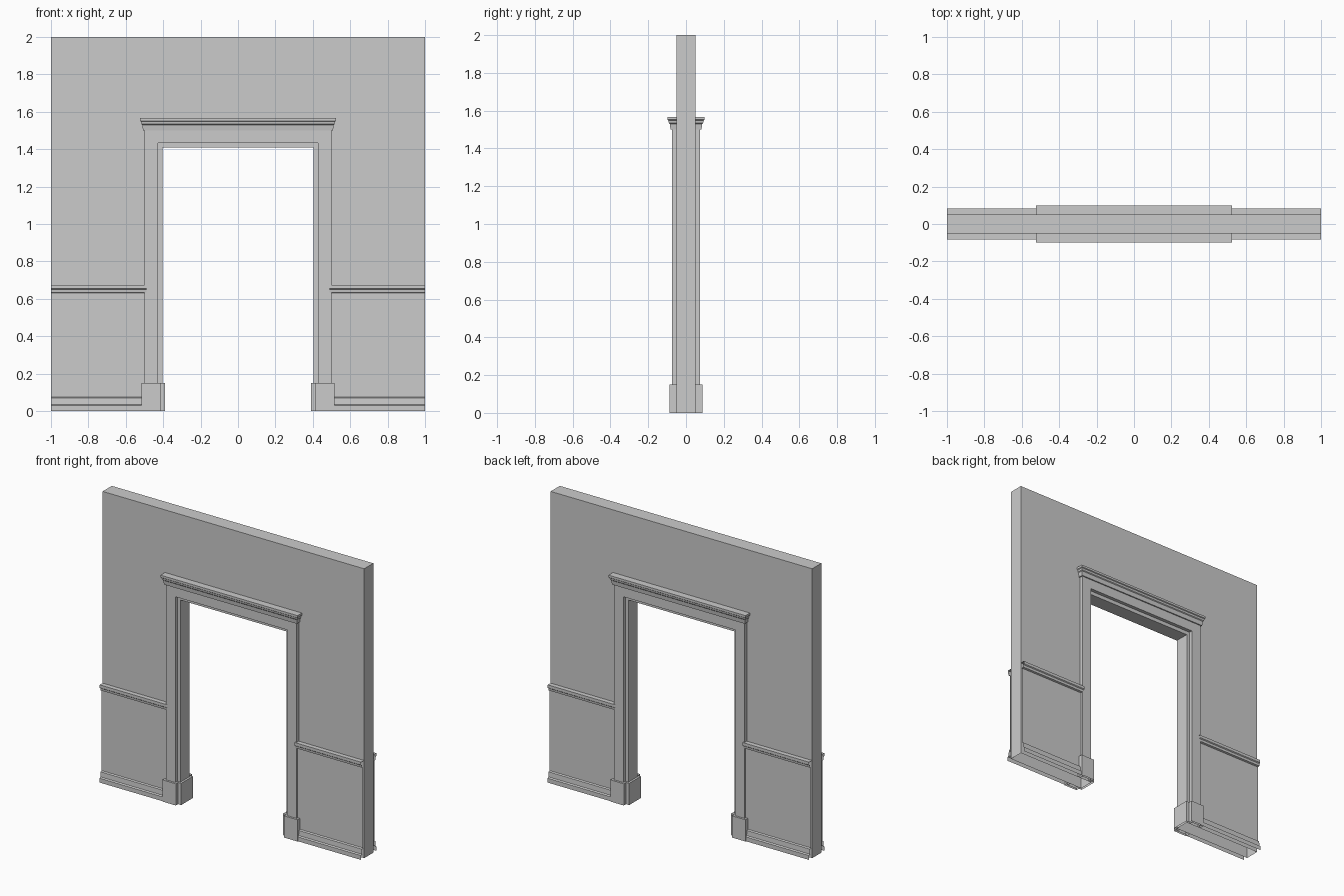
import bpy, bmesh

if "Cube" in bpy.data.objects:
    bpy.data.objects.remove(bpy.data.objects["Cube"])


def make(name, rows, caps=(), mirror=(False, False), recalc=True):
    """Skin neighbouring rows of points with quads, optionally cap the first/last row."""
    bm = bmesh.new()
    grid = [[bm.verts.new(p) for p in row] for row in rows]
    for a, b in zip(grid, grid[1:]):
        for i in range(len(a) - 1):
            bm.faces.new((a[i], a[i + 1], b[i + 1], b[i]))
    for c in caps:
        bm.faces.new(grid[c])
    if recalc:
        bmesh.ops.recalc_face_normals(bm, faces=bm.faces)
    me = bpy.data.meshes.new(name)
    bm.to_mesh(me)
    bm.free()
    ob = bpy.data.objects.new(name, me)
    bpy.context.collection.objects.link(ob)
    if any(mirror):
        m = ob.modifiers.new("mirror", 'MIRROR')
        m.use_axis = (mirror[0], mirror[1], False)
        m.use_mirror_merge = False
    return ob


# Wall with doorway: outline runs over the outside, and back round the opening
T = 0.05
JX, JZ = 0.405, 1.408
outer = [(-1, 0), (-1, 2), (1, 2), (1, 0)]
inner = [(JX, 0), (JX, JZ), (-JX, JZ), (-JX, 0)]
bm = bmesh.new()
front = [bm.verts.new((x, -T, z)) for x, z in outer + inner]
back = [bm.verts.new((x, T, z)) for x, z in outer + inner]
bm.faces.new(front)
bm.faces.new(back[::-1])
for i in range(7):
    if i != 3:  # floor edges stay open
        bm.faces.new((front[i], back[i], back[i + 1], front[i + 1]))
bmesh.ops.recalc_face_normals(bm, faces=bm.faces)
me = bpy.data.meshes.new("wall")
bm.to_mesh(me)
bm.free()
bpy.context.collection.objects.link(bpy.data.objects.new("wall", me))

# Door casing: profile mitred round the opening, on both sides of the wall
casing = [(0.428, T), (0.428, 0.074), (0.5, 0.074), (0.5, T)]
make("door_casing",
     [[(-x, -y, 0.0), (-x, -y, x + 1.006), (x, -y, x + 1.006), (x, -y, 0.0)] for x, y in casing],
     mirror=(False, True))

# Head moulding: stepped profile (projection, height) with returned ends
crown = [(0.0, 1.5), (0.008, 1.5), (0.012, 1.53), (0.017, 1.535), (0.019, 1.548),
         (0.024, 1.552), (0.024, 1.567)]
make("head_moulding",
     [[(-.5 - d, -T, z), (-.5 - d, -.074 - d, z), (.5 + d, -.074 - d, z), (.5 + d, -T, z)]
      for d, z in crown],
     caps=(-1,), mirror=(False, True))

# Plinth blocks wrapping the foot of each jamb
half = [(0.516, -T), (0.516, -0.088), (0.414, -0.088), (0.414, -0.063), (0.39, -0.063)]
section = half + [(x, -y) for x, y in reversed(half)]
make("plinth_block", [[(x, y, z) for x, y in section] for z in (0, 0.15)],
     caps=(-1,), mirror=(True, False))


# Open-ended strips along the wall: skirting, wainscot panel, chair rail
def strip(name, profile, x0):
    ob = make(name, [[(x0, -y, z), (1.0, -y, z)] for y, z in profile],
              mirror=(True, True), recalc=False)
    ob.data.flip_normals()
    return ob


strip("skirting", [(0.083, 0), (0.083, 0.03), (0.074, 0.036), (0.072, 0.07), (0.062, 0.075)], 0.5)
strip("wainscot_panel", [(0.062, 0.075), (0.062, 0.63)], 0.5)
strip("chair_rail", [(0.062, 0.63), (0.074, 0.634), (0.076, 0.65), (0.082, 0.655),
                     (0.082, 0.675), (T, 0.675)], 0.49)
for ob in bpy.data.objects:
    if ob.name in ("skirting", "wainscot_panel", "chair_rail"):
        ob.data.flip_normals()  # outward on the visible face
